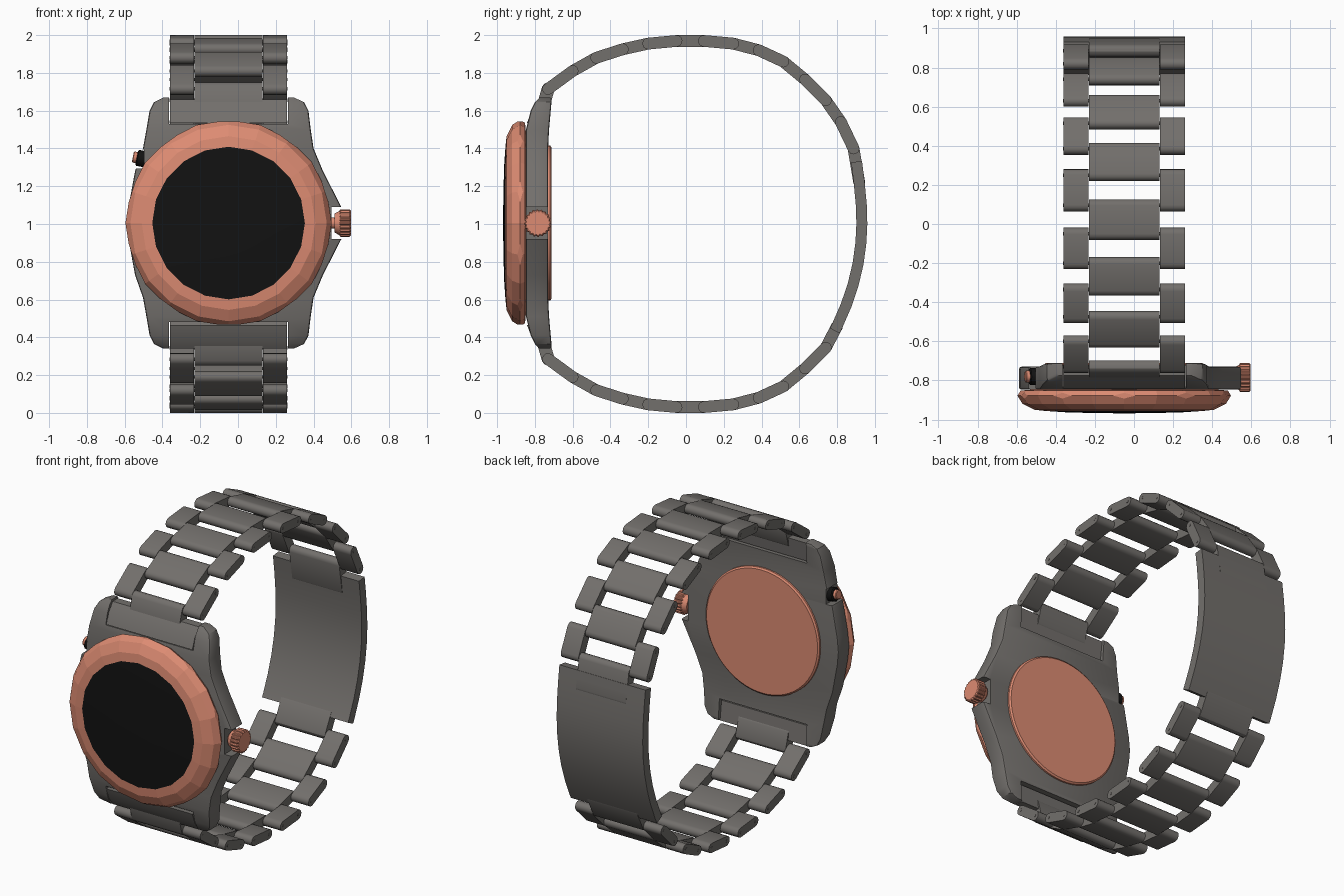
import bpy, bmesh, math
from mathutils import Matrix, Vector

if "Cube" in bpy.data.objects:
    bpy.data.objects.remove(bpy.data.objects["Cube"])

CX, CZ = -0.05, 1.005          # centre of the dial


def material(name, rgb):
    m = bpy.data.materials.new(name)
    m.diffuse_color = (*rgb, 1)
    m.use_nodes = True
    m.node_tree.nodes["Principled BSDF"].inputs["Base Color"].default_value = m.diffuse_color
    return m


STEEL = material("dark_steel", (0.17, 0.16, 0.15))
COPPER = material("copper", (0.72, 0.26, 0.17))
BLACK = material("black", (0.006, 0.006, 0.006))


def finish(bm, name, mat, smooth=None):
    bmesh.ops.recalc_face_normals(bm, faces=bm.faces)
    me = bpy.data.meshes.new(name)
    bm.to_mesh(me)
    bm.free()
    me.materials.append(mat)
    ob = bpy.data.objects.new(name, me)
    bpy.context.collection.objects.link(ob)
    if smooth:
        bpy.ops.object.select_all(action='DESELECT')
        ob.select_set(True)
        bpy.context.view_layer.objects.active = ob
        bpy.ops.object.shade_smooth_by_angle(angle=math.radians(smooth))
    return ob


def add_prism(bm, pts, x0, x1):
    """Closed (y, z) outline extruded along x."""
    a = [bm.verts.new((x0, y, z)) for y, z in pts]
    b = [bm.verts.new((x1, y, z)) for y, z in pts]
    bm.faces.new(a)
    bm.faces.new(b[::-1])
    for i in range(len(pts)):
        j = (i + 1) % len(pts)
        bm.faces.new((a[i], a[j], b[j], b[i]))


def add_box(bm, x0, x1, y0, y1, z0, z1):
    add_prism(bm, [(y0, z0), (y1, z0), (y1, z1), (y0, z1)], x0, x1)


def lathe(prof, n, loc, axis, tooth=0):
    """Revolve (radius, height) points about an axis; tooth gives a ridged rim."""
    bm = bmesh.new()
    rings = []
    for r, h in prof:
        ring = []
        for k in range(n):
            a = math.tau * k / n
            rr = r - (tooth if k % 4 > 1 else 0)
            ring.append(bm.verts.new((rr * math.cos(a), rr * math.sin(a), h)))
        rings.append(ring)
    for p, q in zip(rings, rings[1:]):
        for k in range(n):
            j = (k + 1) % n
            bm.faces.new((p[k], p[j], q[j], q[k]))
    bm.faces.new(rings[0][::-1])
    bm.faces.new(rings[-1])
    rot = Vector(axis).to_track_quat('Z', 'Y').to_matrix().to_4x4()
    bm.transform(Matrix.Translation(loc) @ rot)
    return bm


def stadium(p, q, r=0.031, n=6):
    """Rounded link outline around two pins."""
    a = math.atan2(q[1] - p[1], q[0] - p[0])
    pts = []
    for c, s in ((q, a - math.pi / 2), (p, a + math.pi / 2)):
        for k in range(n + 1):
            t = s + math.pi * k / n
            pts.append((c[0] + r * math.cos(t), c[1] + r * math.sin(t)))
    return pts


def ribbon(path, half):
    """Outline of a plate that follows a path."""
    P = [Vector(p) for p in path]
    left, right = [], []
    for i, p in enumerate(P):
        t = (P[min(i + 1, len(P) - 1)] - P[max(i - 1, 0)]).normalized()
        nrm = Vector((-t.y, t.x)) * half
        left.append(tuple(p + nrm))
        right.append(tuple(p - nrm))
    return left + right[::-1]


# Case: rows of (z, left, right, front, back), mirrored top to bottom
rows = [(1.09, -0.58, 0.547, -0.847, -0.73), (1.28, -0.545, 0.45, -0.847, -0.73),
        (1.40, -0.503, 0.40, -0.847, -0.73), (1.50, -0.485, 0.385, -0.847, -0.725),
        (1.60, -0.468, 0.373, -0.822, -0.716), (1.645, -0.445, 0.35, -0.80, -0.712),
        (1.67, -0.395, 0.295, -0.775, -0.71)]
rows = [(2 * CZ - r[0], *r[1:]) for r in rows[::-1]] + [(CZ, -0.588, 0.56, -0.847, -0.73)] + rows
bm = bmesh.new()
loops = [[bm.verts.new(c) for c in ((l, f, z), (r, f, z), (r, b, z), (l, b, z))]
         for z, l, r, f, b in rows]
for p, q in zip(loops, loops[1:]):
    for k in range(4):
        j = (k + 1) % 4
        bm.faces.new((p[k], p[j], q[j], q[k]))
bm.faces.new(loops[0][::-1])
bm.faces.new(loops[-1])
case = finish(bm, "case", STEEL)
# Cutter: strap recesses, crown notch and button notch
bm = bmesh.new()
add_box(bm, CX - 0.315, CX + 0.315, -1, -0.5, 1.53, 1.9)
add_box(bm, CX - 0.315, CX + 0.315, -1, -0.5, 0.11, 2 * CZ - 1.53)
add_box(bm, 0.495, 0.8, -1, -0.5, 0.92, 1.09)
add_box(bm, -0.8, -0.497, -1, -0.5, 1.295, 1.395)
cutter = finish(bm, "case_cutter", STEEL)
bev = case.modifiers.new("soft_edges", 'BEVEL')
bev.width, bev.segments, bev.angle_limit = 0.012, 2, math.radians(50)
cut = case.modifiers.new("notches", 'BOOLEAN')
cut.object, cut.operation, cut.solver = cutter, 'DIFFERENCE', 'EXACT'
bpy.ops.object.select_all(action='DESELECT')
case.select_set(True)
bpy.context.view_layer.objects.active = case
for m in ("soft_edges", "notches"):
    bpy.ops.object.modifier_apply(modifier=m)
bpy.data.objects.remove(cutter)
bpy.ops.object.shade_smooth_by_angle(angle=math.radians(25))

# Bezel: twenty sides with a flat diamond facet on every other corner
bm = lathe([(0.42, 0.0), (0.53, 0.01), (0.546, 0.036), (0.52, 0.078), (0.46, 0.108), (0.404, 0.114)],
           20, (CX, -0.842, CZ), (0, -1, 0))
for k in range(10):
    a = math.radians(18 + 36 * k)
    d = Vector((math.cos(a), 0, math.sin(a)))
    res = bmesh.ops.bisect_plane(bm, geom=bm.verts[:] + bm.edges[:] + bm.faces[:],
                                 plane_co=Vector((CX, -0.88, CZ)) + d * 0.537,
                                 plane_no=d, clear_outer=True)
    edges = [e for e in res["geom_cut"] if isinstance(e, bmesh.types.BMEdge)]
    if edges:
        bmesh.ops.edgeloop_fill(bm, edges=edges)
finish(bm, "bezel", COPPER)

# Glass and back plate
finish(lathe([(0.404, 0), (0.404, 0.012), (0.3, 0.019), (0.15, 0.023), (0.04, 0.024)], 20,
             (CX, -0.944, CZ), (0, -1, 0)), "glass", BLACK, 30)
finish(lathe([(0.41, 0), (0.41, 0.018), (0.40, 0.026)], 64,
             (CX, -0.737, CZ), (0, 1, 0)), "back_plate", COPPER, 30)

# Crown: tapered collar and ridged knob
finish(lathe([(0.03, 0), (0.03, 0.05), (0.05, 0.05), (0.068, 0.085)], 32,
             (0.46, -0.785, CZ), (1, 0, 0)), "crown_collar", COPPER, 30)
finish(lathe([(0.066, 0), (0.073, 0.006), (0.073, 0.054), (0.066, 0.06)], 80,
             (0.537, -0.785, CZ), (1, 0, 0), 0.006), "crown", COPPER)

# Side button with black collar
out = Vector((-1, 0, 0.2)).normalized()
seat = Vector((-0.49, -0.78, 1.342))
finish(lathe([(0.043, 0), (0.043, 0.042), (0.036, 0.047)], 24, seat, out), "button_collar", BLACK, 30)
finish(lathe([(0.03, 0), (0.03, 0.064), (0.025, 0.068)], 24, seat, out), "button", COPPER, 30)

# Strap: pin positions in (y, z)
pins = [(-0.73, 1.715), (-0.60, 1.81), (-0.475, 1.88), (-0.335, 1.925), (-0.20, 1.955),
        (-0.05, 1.969), (0.095, 1.969), (0.25, 1.955), (0.385, 1.92), (0.515, 1.86),
        (0.63, 1.765), (0.74, 1.655), (0.82, 1.54), (0.887, 1.40)]
X0, X1, X2, X3 = -0.36, -0.23, 0.13, 0.26
end_profile = [(-0.738, 1.535), (-0.842, 1.535), (-0.815, 1.605), (-0.775, 1.66), (-0.722, 1.66)]


def flip(pts):
    return [(y, 2 - z) for y, z in pts]


for side, chain in (("upper", pins), ("lower", flip(pins[:12]))):
    for i in range(len(chain) - 1):
        shape = stadium(chain[i], chain[i + 1])
        bm = bmesh.new()
        if i % 2:
            add_prism(bm, shape, X1, X2)
            part = "middle_link"
        else:
            add_prism(bm, shape, X0, X1 - 0.003)
            add_prism(bm, shape, X2 + 0.003, X3)
            part = "outer_links"
        finish(bm, f"{side}_{part}_{i}", STEEL, 35)
    # Pins, just proud of the link sides
    bm = bmesh.new()
    for y, z in chain:
        ring = [(y + 0.009 * math.cos(t * math.pi / 4), z + 0.009 * math.sin(t * math.pi / 4))
                for t in range(8)]
        add_prism(bm, ring, X0 - 0.002, X3 + 0.002)
    finish(bm, f"{side}_pins", STEEL)
    # End link filling the lug recess, with a tongue to the first pin
    bm = bmesh.new()
    tongue = stadium((-0.757, 1.62), pins[0], 0.034)
    add_prism(bm, end_profile if side == "upper" else flip(end_profile), X0, X3)
    add_prism(bm, tongue if side == "upper" else flip(tongue), X1, X2)
    finish(bm, f"{side}_end_link", STEEL, 30)

# Clasp: wide curved plate with a tongue at each end
path = [(0.903, 1.33), (0.917, 1.22), (0.928, 1.1), (0.931, 1.0), (0.926, 0.9), (0.911, 0.79),
        (0.885, 0.68), (0.848, 0.57), (0.80, 0.46), (0.787, 0.435)]
bm = bmesh.new()
add_prism(bm, ribbon(path, 0.029), X0, X3)
add_prism(bm, stadium(pins[13], path[1]), X1, X2)
add_prism(bm, stadium((0.74, 0.345), path[-2]), X1, X2)
finish(bm, "clasp", STEEL, 30)
